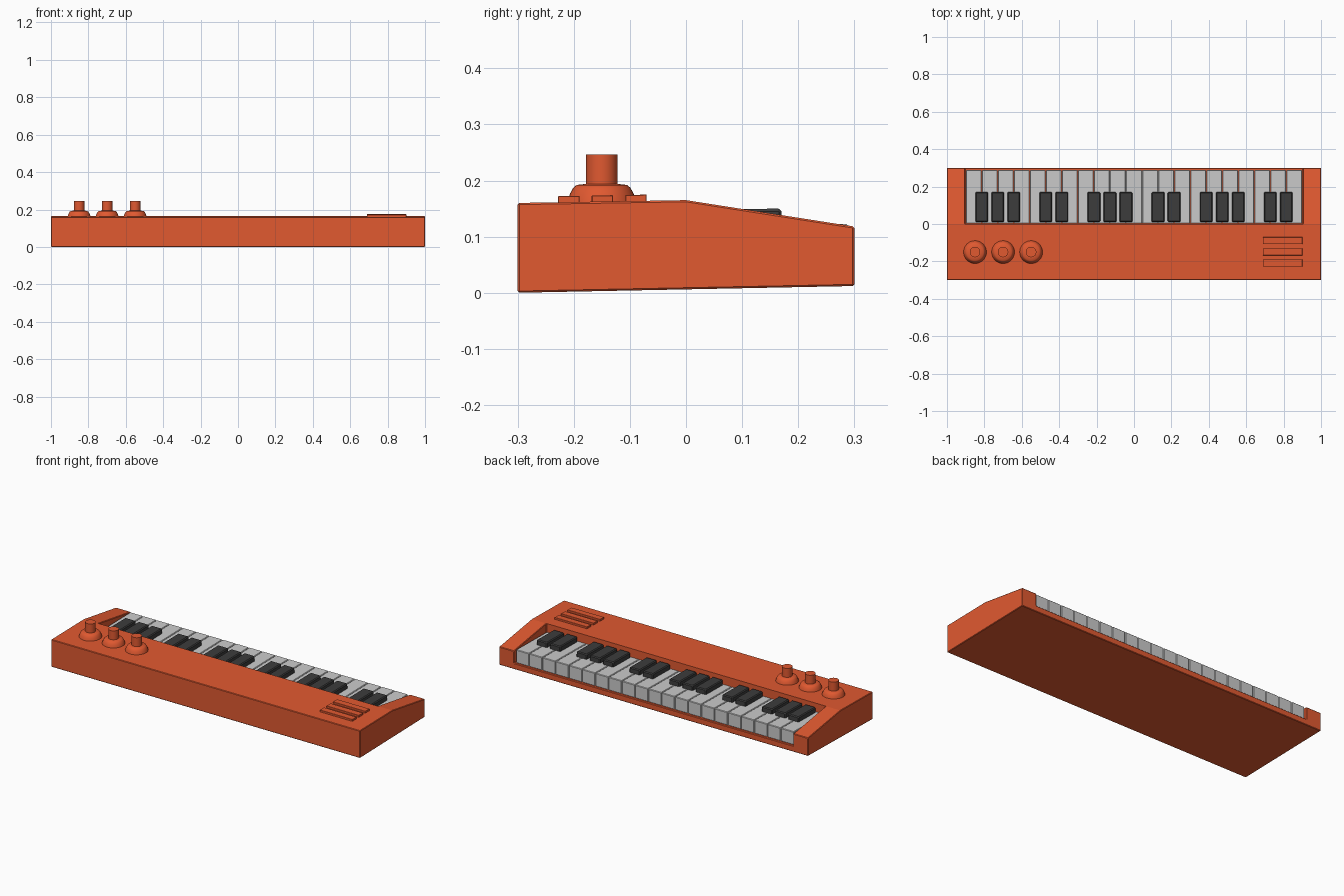
import bpy, bmesh, math

if "Cube" in bpy.data.objects:
    bpy.data.objects.remove(bpy.data.objects["Cube"])

TILT = 0.0167  # the whole instrument leans slightly about x


def material(name, rgb):
    m = bpy.data.materials.new(name)
    m.diffuse_color = (*rgb, 1)
    m.use_nodes = True
    m.node_tree.nodes["Principled BSDF"].inputs["Base Color"].default_value = m.diffuse_color
    return m


ORANGE = material("orange_plastic", (0.75, 0.10, 0.03))
BLACK = material("dark_plastic", (0.045, 0.045, 0.045))


def finish(name, bm, mat=None, bevel=0, segments=1):
    bmesh.ops.recalc_face_normals(bm, faces=bm.faces[:])
    me = bpy.data.meshes.new(name)
    bm.to_mesh(me)
    bm.free()
    ob = bpy.data.objects.new(name, me)
    bpy.context.collection.objects.link(ob)
    if mat:
        me.materials.append(mat)
    if bevel:
        add_bevel(ob, bevel, segments)
    return ob


def add_bevel(ob, width, segments=1):
    mod = ob.modifiers.new("bevel", 'BEVEL')
    mod.width = width
    mod.segments = segments
    mod.limit_method = 'ANGLE'


def prism(name, profile, x0, x1, mat=None, bevel=0):
    """Extrude a (y, z) side profile along x."""
    bm = bmesh.new()
    face = bm.faces.new([bm.verts.new((x0, y, z)) for y, z in profile])
    ext = bmesh.ops.extrude_face_region(bm, geom=[face])
    for v in ext["geom"]:
        if isinstance(v, bmesh.types.BMVert):
            v.co.x = x1
    return finish(name, bm, mat, bevel)


def tilted_box(name, x0, x1, y0, y1, z0, z1, mat=None, bevel=0):
    """Box whose heights follow the lean of the instrument."""
    pts = [(y, z + TILT * y) for y, z in ((y0, z0), (y1, z0), (y1, z1), (y0, z1))]
    return prism(name, pts, x0, x1, mat, bevel)


# Case with the key bed cut out of its back half
case = prism("case", [(-0.3, 0.0), (-0.3, 0.16), (0, 0.165), (0.3, 0.118), (0.3, 0.012)],
             -1, 1, ORANGE)
cutter = tilted_box("key_bed_cutter", -0.904, 0.904, 0.0, 0.4, 0.042, 0.4)
cutter.hide_render = True
cutter.hide_set(True)
cut = case.modifiers.new("key_bed", 'BOOLEAN')
cut.object = cutter
cut.operation = 'DIFFERENCE'
cut.solver = 'EXACT'
add_bevel(case, 0.003)

# White keys
COUNT = 21
W = 1.8 / COUNT
for i in range(COUNT):
    x = -0.9 + i * W
    tilted_box(f"white_key_{i + 1}", x + 0.001, x + W - 0.001, 0.003, 0.288,
               0.041, 0.118, None, 0.003)

# Black keys, in groups of three and two, with sloping front ends
n = 0
for octave in range(3):
    for step in (1, 2, 3, 5, 6):
        n += 1
        x = -0.9 + (octave * 7 + step) * W
        prism(f"black_key_{n}", [(0.01, 0.11), (0.172, 0.11), (0.17, 0.150), (0.01, 0.148)],
              x - 0.034, x + 0.034, BLACK, 0.005)

# Control knobs: flared skirt and narrow stem
KNOB = [(0, 0.155), (0.063, 0.155), (0.061, 0.164), (0.057, 0.176), (0.051, 0.187),
        (0.045, 0.192), (0.028, 0.194), (0.028, 0.246), (0, 0.246)]
for k, x in enumerate((-0.85, -0.70, -0.55)):
    bm = bmesh.new()
    vs = [bm.verts.new((x + r, -0.15, z)) for r, z in KNOB]
    edges = [bm.edges.new(p) for p in zip(vs, vs[1:])]
    bmesh.ops.spin(bm, geom=vs + edges, cent=(x, -0.15, 0), axis=(0, 0, 1),
                   angle=math.tau, steps=32)
    bmesh.ops.remove_doubles(bm, verts=bm.verts[:], dist=1e-5)
    knob = finish(f"knob_{k + 1}", bm, ORANGE)
    bpy.ops.object.select_all(action='DESELECT')
    knob.select_set(True)
    bpy.context.view_layer.objects.active = knob
    bpy.ops.object.shade_smooth_by_angle(angle=math.radians(35))

# Raised speaker slats
for s, y in enumerate((-0.209, -0.149, -0.089)):
    tilted_box(f"speaker_slat_{s + 1}", 0.69, 0.90, y - 0.019, y + 0.019,
               0.158, 0.176, ORANGE, 0.001)
